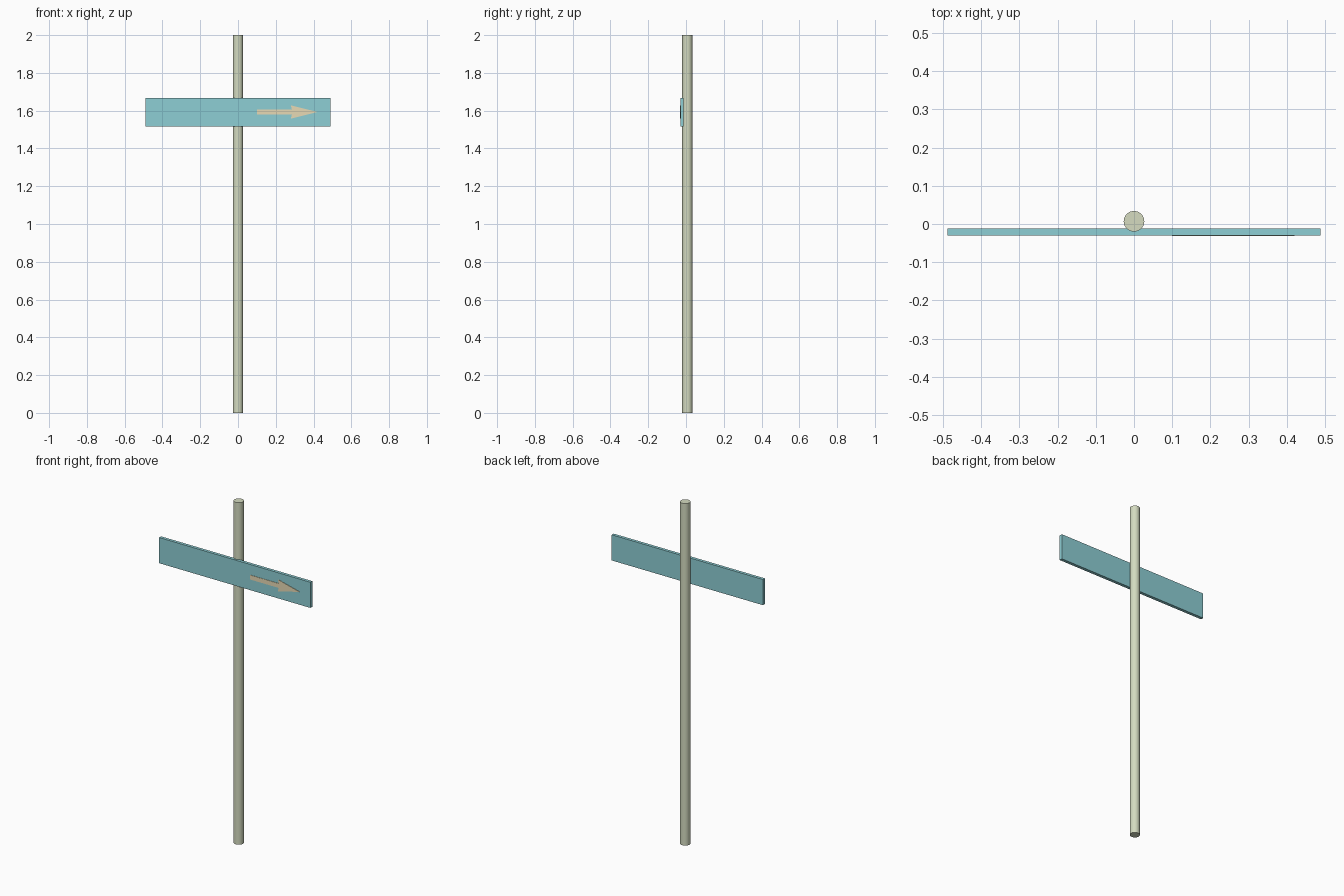
import bpy, bmesh

if "Cube" in bpy.data.objects:
    bpy.data.objects.remove(bpy.data.objects["Cube"])

def material(name, rgb):
    m = bpy.data.materials.new(name)
    m.diffuse_color = (*rgb, 1)
    m.use_nodes = True
    m.node_tree.nodes["Principled BSDF"].inputs["Base Color"].default_value = m.diffuse_color
    return m

def plate(name, profile, y_front, y_back, mat):
    """Extrude an outline in the XZ plane from y_front to y_back."""
    bm = bmesh.new()
    face = bm.faces.new([bm.verts.new((x, y_front, z)) for x, z in profile])
    ext = bmesh.ops.extrude_face_region(bm, geom=[face], use_keep_orig=True)
    moved = [g for g in ext["geom"] if isinstance(g, bmesh.types.BMVert)]
    bmesh.ops.translate(bm, verts=moved, vec=(0, y_back - y_front, 0))
    bmesh.ops.recalc_face_normals(bm, faces=bm.faces)
    mesh = bpy.data.meshes.new(name)
    bm.to_mesh(mesh)
    bm.free()
    ob = bpy.data.objects.new(name, mesh)
    bpy.context.collection.objects.link(ob)
    mesh.materials.append(mat)
    return ob

pole_mat = material("pale_green", (0.66, 0.71, 0.53))
sign_mat = material("teal", (0.27, 0.62, 0.66))
arrow_mat = material("sand", (0.80, 0.70, 0.46))

# Round post
bpy.ops.mesh.primitive_cylinder_add(vertices=32, radius=0.027, depth=2, location=(0, 0.007, 1))
pole = bpy.context.object
pole.name = "pole"
pole.data.materials.append(pole_mat)
bpy.ops.object.shade_smooth_by_angle()

# Sign board in front of the post
w, z0, z1 = 0.489, 1.517, 1.667
plate("sign_board", [(-w, z0), (w, z0), (w, z1), (-w, z1)], -0.030, -0.012, sign_mat)

# Thin raised direction arrow
zc = 1.593
half = [(0.10, 0.013), (0.285, 0.013), (0.28, 0.035)]
outline = [(x, zc - h) for x, h in half] + [(0.42, zc)] + [(x, zc + h) for x, h in reversed(half)]
plate("direction_arrow", outline, -0.032, -0.029, arrow_mat)
